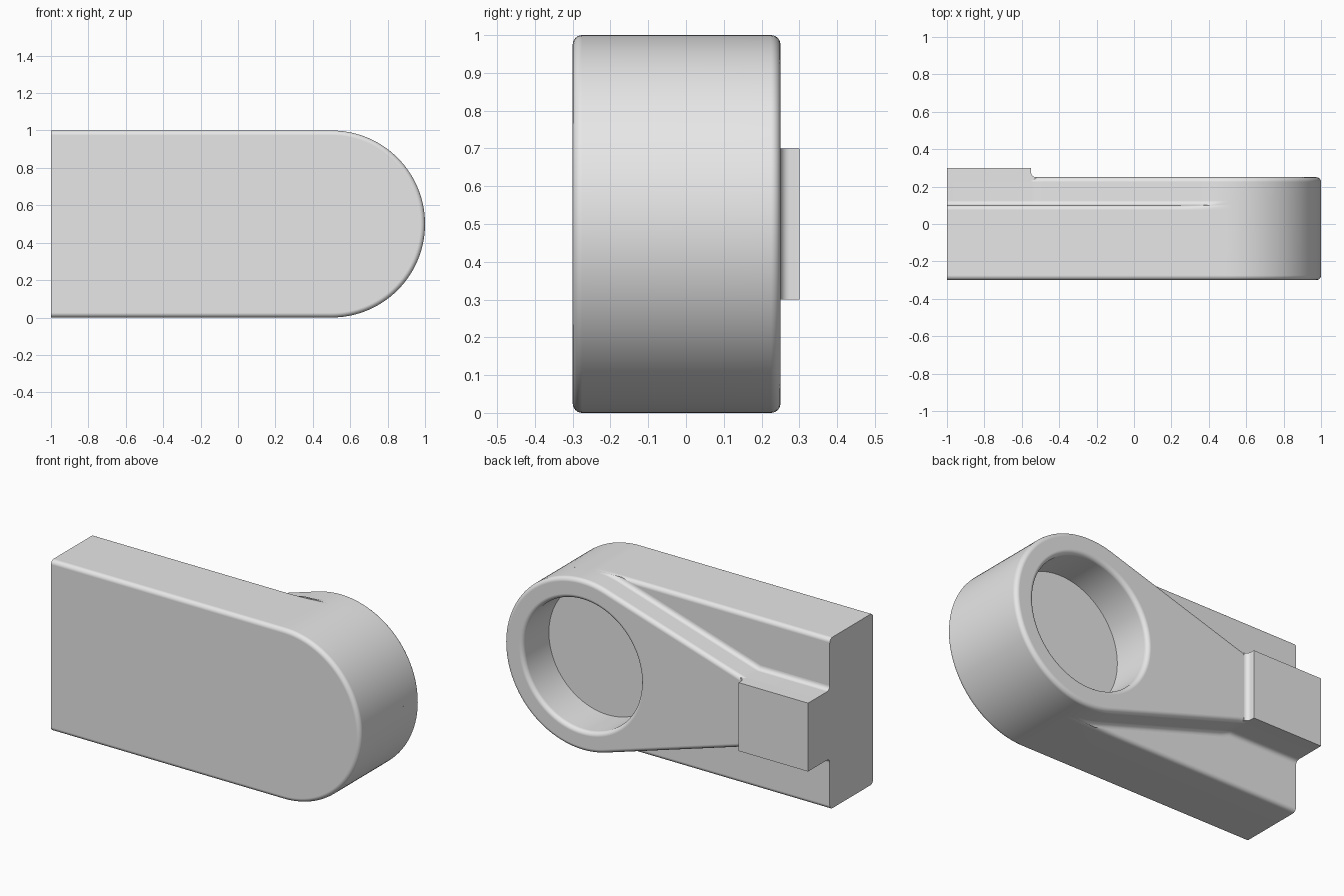
import bpy, bmesh
from math import sin, cos, pi, atan2, acos, hypot, radians

cube = bpy.data.objects.get("Cube")
if cube:
    bpy.data.objects.remove(cube, do_unlink=True)

R = 0.025             # fillet radius
CX, CZ, RAD = 0.5, 0.5, 0.5   # round end
BEND, HALF = -0.55, 0.2       # where the narrow arm starts, its half height
SHELF, FACE = 0.1, 0.25       # back of the base, back of the arm
QUARTER = [i * pi / 12 for i in range(7)]

grey = bpy.data.materials.new("plain_grey")
grey.use_nodes = True
grey.diffuse_color = (0.8, 0.8, 0.8, 1)
grey.node_tree.nodes["Principled BSDF"].inputs["Base Color"].default_value = (0.8, 0.8, 0.8, 1)


def loft(name, rings):
    """Skin a stack of equal-length closed rings and cap both ends."""
    bm = bmesh.new()
    loops = [[bm.verts.new(p) for p in ring] for ring in rings]
    n = len(loops[0])
    for a, b in zip(loops, loops[1:]):
        for i in range(n):
            j = (i + 1) % n
            bm.faces.new((a[i], a[j], b[j], b[i]))
    bm.faces.new(loops[0])
    bm.faces.new(loops[-1])
    bmesh.ops.recalc_face_normals(bm, faces=bm.faces)
    mesh = bpy.data.meshes.new(name)
    bm.to_mesh(mesh)
    bm.free()
    mesh.materials.append(grey)
    obj = bpy.data.objects.new(name, mesh)
    bpy.context.collection.objects.link(obj)
    return obj


def mirrored(half, y):
    """Complete an upper half outline, ending on the axis, into a full ring."""
    full = half + [(x, -z) for x, z in reversed(half[:-1])]
    return [(x, y, CZ + z) for x, z in full]


def arc(start, radius, steps=32):
    angles = [start * (1 - i / steps) for i in range(steps + 1)]
    return [(CX + radius * cos(a), radius * sin(a)) for a in angles]


def base_ring(inset, y, fade=False):
    half = []
    for i in range(31):
        x = -1 + i * 0.05
        k = min(1, max(0, (0.47 - x) / 0.22)) if fade else 1
        half.append((x, RAD - inset * k))
    half += arc(pi / 2, RAD if fade else RAD - inset)[1:]
    return mirrored(half, y)


# angle of the normal of the sloping side, tangent to the round end
SLOPE = atan2(HALF, BEND - CX) - acos(RAD / hypot(BEND - CX, HALF))


def arm_ring(inset, y):
    r, h = RAD - inset, HALF - inset
    bx = CX + (r - h * sin(SLOPE)) / cos(SLOPE)
    tx, tz = CX + r * cos(SLOPE), r * sin(SLOPE)
    half = [(-1, h)]
    half += [(bx + (tx - bx) * i / 16, h + (tz - h) * i / 16) for i in range(16)]
    half += arc(SLOPE, r, 38)
    # keep the flared foot within the base outline
    kept = []
    for x, z in half:
        d = hypot(x - CX, z)
        if x > CX and d > RAD:
            x, z = CX + (x - CX) * RAD / d, z * RAD / d
        kept.append((x, min(z, RAD)))
    return mirrored(kept, y)


def disc(radius, y):
    return [(CX + radius * cos(i * pi / 48), y, CZ + radius * sin(i * pi / 48))
            for i in range(96)]


# base plate, rounded at the front and along the shelf
base = loft("base_plate",
            [base_ring(R * (1 - sin(t)), -0.3 + R * (1 - cos(t))) for t in QUARTER]
            + [base_ring(R * (1 - cos(t)), SHELF - R + R * sin(t), True) for t in QUARTER])

# tapered arm with a flared foot and a rounded back edge
arm = loft("tapered_arm",
           [arm_ring(-R * (1 - sin(t)), SHELF + R * (1 - cos(t))) for t in QUARTER]
           + [arm_ring(R * (1 - cos(t)), FACE - R + R * sin(t)) for t in QUARTER])

# round pocket with a softened rim
cutter = loft("pocket_cutter",
              [disc(0.38, 0.01)]
              + [disc(0.38 + R * (1 - cos(t)), FACE - R + R * sin(t)) for t in QUARTER]
              + [disc(0.38 + R, 0.4)])
cutter.hide_render = True

# end block with a concave fillet down to the arm
profile = [(-1, FACE - R), (-1, 0.3), (BEND, 0.3)]
profile += [(BEND + R * (1 - cos(t)), FACE + R * (1 - sin(t))) for t in QUARTER]
profile += [(BEND + R, FACE - R)]
block = loft("end_block", [[(x, y, CZ + s * HALF) for x, y in profile] for s in (-1, 1)])

for obj in (base, arm, block):
    bpy.ops.object.select_all(action="DESELECT")
    obj.select_set(True)
    bpy.context.view_layer.objects.active = obj
    if obj is not block:
        cut = obj.modifiers.new("pocket", "BOOLEAN")
        cut.operation = "DIFFERENCE"
        cut.solver = "EXACT"
        cut.object = cutter
        bpy.ops.object.modifier_apply(modifier=cut.name)
    bpy.ops.object.shade_smooth_by_angle(angle=radians(35))
    weighted = obj.modifiers.new("even_shading", "WEIGHTED_NORMAL")
    weighted.keep_sharp = True

bpy.data.objects.remove(cutter, do_unlink=True)
